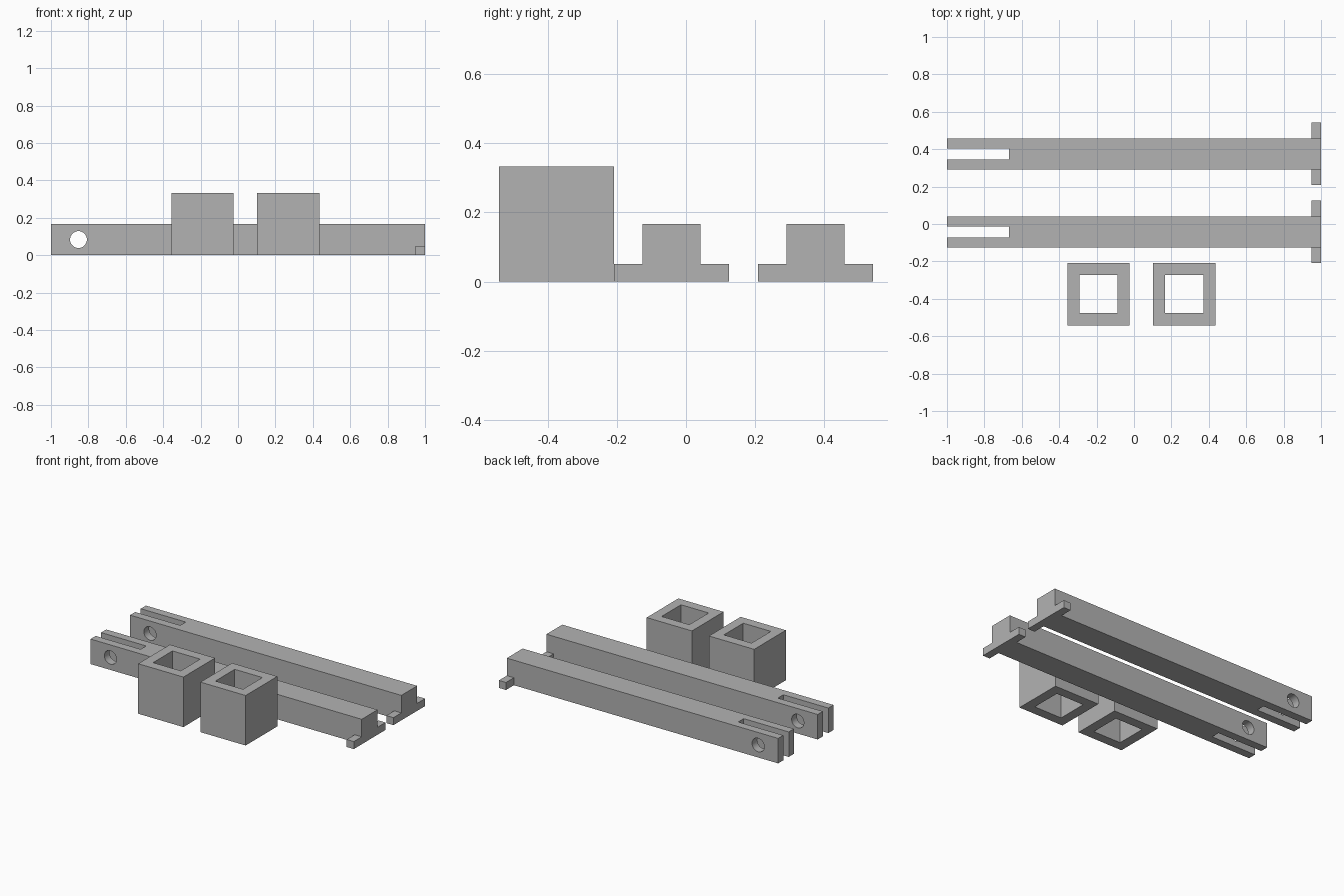
import bpy, math
from mathutils import Vector

cube = bpy.data.objects.get("Cube")
if cube:
    bpy.data.objects.remove(cube, do_unlink=True)

grey = bpy.data.materials.new("plain_grey")
grey.use_nodes = True
colour = (0.45, 0.45, 0.45, 1)
grey.diffuse_color = colour
grey.node_tree.nodes["Principled BSDF"].inputs["Base Color"].default_value = colour


def block(name, low, high):
    """Box between two corners, with its mesh in world coordinates."""
    low, high = Vector(low), Vector(high)
    bpy.ops.mesh.primitive_cube_add(size=1)
    obj = bpy.context.object
    obj.name = name
    for v in obj.data.vertices:
        v.co = (low + high) / 2 + v.co * (high - low)
    obj.data.materials.append(grey)
    return obj


def combine(obj, tool, operation):
    """Apply a boolean and discard the tool."""
    tool.hide_render = True
    mod = obj.modifiers.new(operation.title(), 'BOOLEAN')
    mod.operation, mod.solver, mod.object = operation, 'EXACT', tool
    bpy.context.view_layer.objects.active = obj
    bpy.ops.object.modifier_apply(modifier=mod.name)
    bpy.data.objects.remove(tool, do_unlink=True)


HALF = 1 / 12            # half of the bar thickness
HEIGHT = 2 * HALF


def make_bar(name, y):
    bar = block(name, (-1, y - HALF, 0), (1, y + HALF, HEIGHT))
    # Low cross foot at the far end
    foot = block("foot", (0.948, y - 2 * HALF, 0), (1, y + 2 * HALF, 0.05))
    combine(bar, foot, 'UNION')
    # Fork slot open at the other end
    slot = block("slot_cutter", (-1.1, y - 0.029, -0.1), (-0.668, y + 0.029, 0.3))
    combine(bar, slot, 'DIFFERENCE')
    # Round pin hole through both fork prongs
    bpy.ops.mesh.primitive_cylinder_add(vertices=40, radius=0.045, depth=0.4,
                                        location=(-0.853, y, HALF),
                                        rotation=(math.pi / 2, 0, 0))
    pin = bpy.context.object
    pin.data.materials.append(grey)
    combine(bar, pin, 'DIFFERENCE')
    bpy.ops.object.select_all(action='DESELECT')
    bar.select_set(True)
    bpy.context.view_layer.objects.active = bar
    bpy.ops.object.shade_smooth_by_angle(angle=math.radians(30))


def make_sleeve(name, x, y=-0.375):
    # Square tube open at top and bottom
    outer, inner = 1 / 6, 0.102
    sleeve = block(name, (x - outer, y - outer, 0), (x + outer, y + outer, 2 * outer))
    bore = block("bore_cutter", (x - inner, y - inner, -0.1), (x + inner, y + inner, 0.5))
    combine(sleeve, bore, 'DIFFERENCE')


make_bar("back_bar", 0.375)
make_bar("front_bar", -0.042)
make_sleeve("right_sleeve", -0.19)
make_sleeve("left_sleeve", 0.269)
